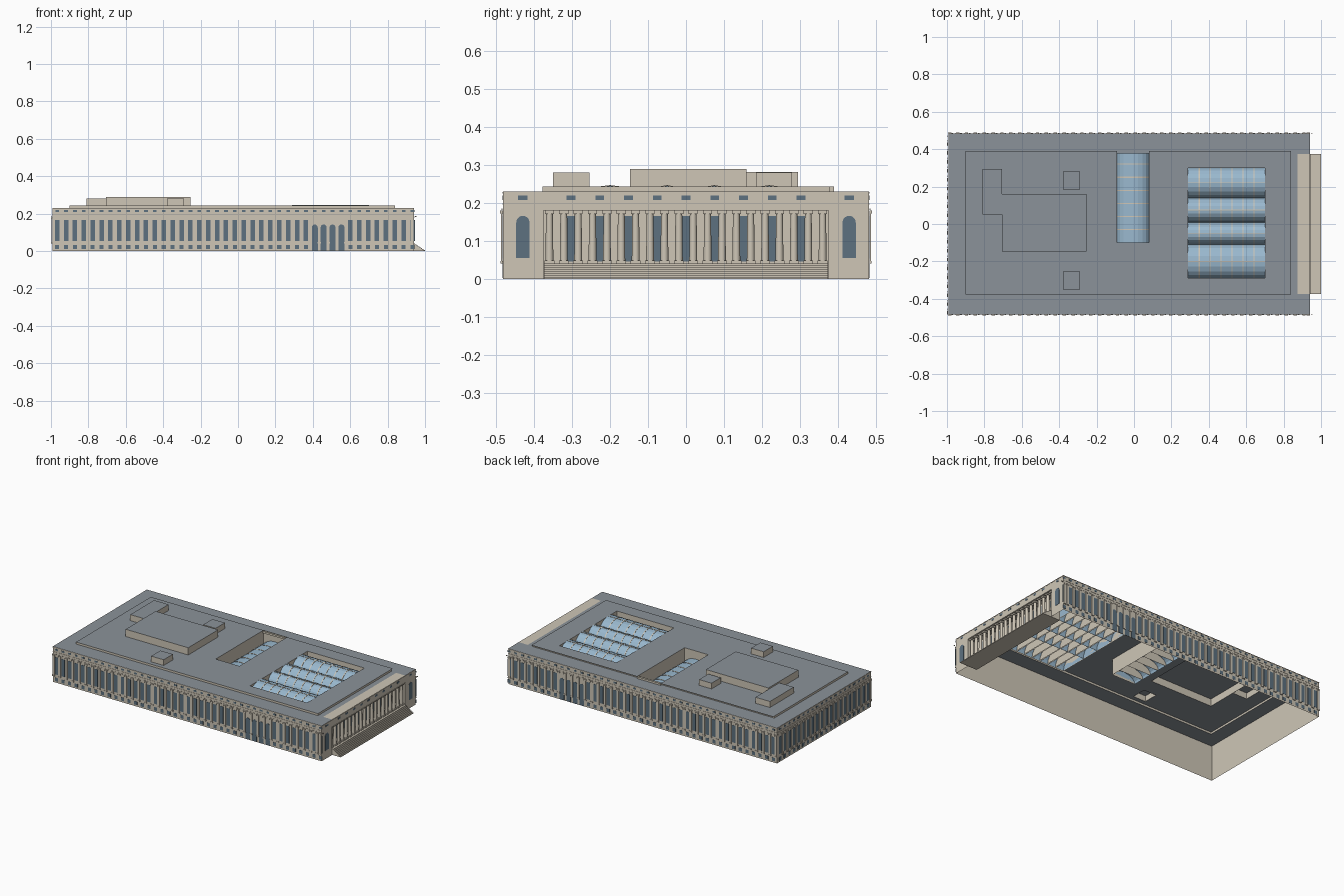
import bpy, bmesh, math
from mathutils import Matrix

if "Cube" in bpy.data.objects:
    bpy.data.objects.remove(bpy.data.objects["Cube"])

XL, XR, Y, H, TOP = -0.993, 0.94, 0.483, 0.23, 0.243   # body walls, eaves, raised roof
PX, PY, PZ0, PZ1 = 0.875, 0.375, 0.04, 0.18            # portico recess
HALL = (0.29, 0.70, -0.29, 0.30)                       # roof openings
COURT = (-0.09, 0.08, -0.10, 0.39)
TIER = (-0.90, 0.84, -0.378, 0.378)
BLOCKS = [("main_penthouse", -0.705, -0.255, -0.147, 0.16, 0.29),
          ("rear_penthouse", -0.81, -0.706, 0.05, 0.295, 0.282),
          ("small_penthouse_back", -0.38, -0.29, 0.185, 0.28, 0.28),
          ("small_penthouse_front", -0.38, -0.29, -0.35, -0.255, 0.28)]


def material(name, rgb):
    m = bpy.data.materials.new(name)
    m.diffuse_color = (*rgb, 1)
    m.use_nodes = True
    m.node_tree.nodes["Principled BSDF"].inputs["Base Color"].default_value = m.diffuse_color
    return m


STONE = material("stone", (0.62, 0.565, 0.47))
ROOF = material("roof_grey", (0.26, 0.29, 0.32))
DARK = material("window_glass", (0.11, 0.165, 0.215))
SKY = material("skylight_glass", (0.32, 0.48, 0.62))


def finish(bm, name, mat, recalc=True):
    if recalc:
        bmesh.ops.recalc_face_normals(bm, faces=bm.faces)
    me = bpy.data.meshes.new(name)
    bm.to_mesh(me)
    bm.free()
    me.materials.append(mat)
    ob = bpy.data.objects.new(name, me)
    bpy.context.collection.objects.link(ob)
    return ob


def face(bm, *pts):
    bm.faces.new([bm.verts.new(p) for p in pts])


def box(bm, x0, x1, y0, y1, z0, z1):
    c = ((x0 + x1) / 2, (y0 + y1) / 2, (z0 + z1) / 2)
    s = (abs(x1 - x0), abs(y1 - y0), abs(z1 - z0), 1)
    bmesh.ops.create_cube(bm, size=1, matrix=Matrix.Translation(c) @ Matrix.Diagonal(s))


def ring_walls(bm, x0, x1, y0, y1, z0, z1, inward=False):
    c = [(x0, y0), (x1, y0), (x1, y1), (x0, y1)]
    for (a, b) in zip(c, c[1:] + c[:1]):
        if inward:
            a, b = b, a
        face(bm, (*a, z0), (*b, z0), (*b, z1), (*a, z1))


def sheet(bm, rect, holes, z):
    """Flat upward sheet with rectangular holes."""
    xs = sorted({rect[0], rect[1], *[v for h in holes for v in h[:2]]})
    ys = sorted({rect[2], rect[3], *[v for h in holes for v in h[2:4]]})
    for x0, x1 in zip(xs, xs[1:]):
        for y0, y1 in zip(ys, ys[1:]):
            cx, cy = (x0 + x1) / 2, (y0 + y1) / 2
            if not any(h[0] < cx < h[1] and h[2] < cy < h[3] for h in holes):
                face(bm, (x0, y0, z), (x1, y0, z), (x1, y1, z), (x0, y1, z))
    bmesh.ops.remove_doubles(bm, verts=bm.verts, dist=1e-5)


# position along a wall (u) and outward distance (d) to x, y
WALL = {"front": lambda u, d: (u, -Y - d), "back": lambda u, d: (u, Y + d),
        "left": lambda u, d: (XL - d, u), "right": lambda u, d: (XR + d, u),
        "portico": lambda u, d: (PX + d, u)}


def panel(bm, wall, u, w, z0, z1, d=0.0015):
    a, b = WALL[wall](u - w / 2, 0.0004), WALL[wall](u + w / 2, d)
    box(bm, a[0], b[0], a[1], b[1], z0, z1)


def arch(bm, wall, u, w, z0, z1, d=0.002):
    r = w / 2
    prof = [(u - r, z0), (u + r, z0)]
    prof += [(u + r * math.cos(t * math.pi / 10), z1 - r + r * math.sin(t * math.pi / 10)) for t in range(11)]
    rings = [[bm.verts.new((*WALL[wall](p, k), z)) for p, z in prof] for k in (0.0004, d)]
    for r_ in rings:
        bm.faces.new(r_)
    n = len(prof)
    for i in range(n):
        j = (i + 1) % n
        bm.faces.new((rings[0][i], rings[0][j], rings[1][j], rings[1][i]))


# outer walls, open underneath, with the portico recess on the right
bm = bmesh.new()
face(bm, (XL, -Y, 0), (XR, -Y, 0), (XR, -Y, H), (XL, -Y, H))
face(bm, (XR, Y, 0), (XL, Y, 0), (XL, Y, H), (XR, Y, H))
face(bm, (XL, Y, 0), (XL, -Y, 0), (XL, -Y, H), (XL, Y, H))
face(bm, (XR, -Y, 0), (XR, -PY, 0), (XR, -PY, H), (XR, -Y, H))
face(bm, (XR, PY, 0), (XR, Y, 0), (XR, Y, H), (XR, PY, H))
face(bm, (XR, -PY, PZ1), (XR, PY, PZ1), (XR, PY, H), (XR, -PY, H))
face(bm, (PX, -PY, 0), (PX, PY, 0), (PX, PY, PZ1), (PX, -PY, PZ1))
face(bm, (PX, -PY, PZ1), (PX, PY, PZ1), (XR, PY, PZ1), (XR, -PY, PZ1))
face(bm, (XR, -PY, 0), (PX, -PY, 0), (PX, -PY, PZ1), (XR, -PY, PZ1))
face(bm, (PX, PY, 0), (XR, PY, 0), (XR, PY, PZ1), (PX, PY, PZ1))
face(bm, (PX, -PY, H), (XR, -PY, H), (XR, PY, H), (PX, PY, H))
finish(bm, "outer_walls", STONE, False)

# roof sheets
bm = bmesh.new()
sheet(bm, (XL, XR, -Y, Y), [TIER, (PX, XR, -PY, PY)], H)
finish(bm, "lower_roof", ROOF, False)
bm = bmesh.new()
sheet(bm, TIER, [HALL, COURT] + [b[1:5] for b in BLOCKS], TOP)
finish(bm, "raised_roof", ROOF, False)
bm = bmesh.new()
ring_walls(bm, *TIER, H, TOP)
finish(bm, "raised_roof_edge", STONE, False)

# penthouses
for name, x0, x1, y0, y1, z in BLOCKS:
    bm = bmesh.new()
    ring_walls(bm, x0, x1, y0, y1, TOP, z)
    finish(bm, name, STONE, False)
    bm = bmesh.new()
    sheet(bm, (x0, x1, y0, y1), [], z)
    finish(bm, name + "_roof", ROOF, False)

# light wells
for name, r, z in (("hall_well", HALL, 0.17), ("court_well", COURT, 0.14)):
    bm = bmesh.new()
    ring_walls(bm, *r, z, TOP, inward=True)
    finish(bm, name, STONE, False)


def vault(bm, a0, a1, c, half, z0, rise, along_x, caps=True):
    """Barrel vault running from a0 to a1."""
    prof = [(c + half * math.cos(i * math.pi / 10), z0 + rise * math.sin(i * math.pi / 10)) for i in range(11)]
    rows = [[bm.verts.new((a, p, z) if along_x else (p, a, z)) for p, z in prof] for a in (a0, a1)]
    for i in range(10):
        bm.faces.new((rows[0][i], rows[0][i + 1], rows[1][i + 1], rows[1][i]))
    if caps:
        for r in rows:
            bm.faces.new(r)


# barrel skylights with glazing ribs
glass, ribs = bmesh.new(), bmesh.new()
for y0, y1 in ((-0.29, -0.11), (-0.11, 0.01), (0.01, 0.14), (0.14, 0.30)):
    c, h = (y0 + y1) / 2, (y1 - y0) / 2
    vault(glass, HALL[0], HALL[1], c, h, 0.175, 0.07, True)
    for i in range(1, 7):
        x = HALL[0] + i * 0.41 / 7
        vault(ribs, x - 0.003, x + 0.003, c, h, 0.175, 0.072, True)
    box(ribs, HALL[0], HALL[1], c - 0.002, c + 0.002, 0.243, 0.2465)
finish(glass, "hall_skylights", SKY)
finish(ribs, "hall_skylight_ribs", STONE)
glass, ribs = bmesh.new(), bmesh.new()
vault(glass, COURT[2], COURT[3], -0.005, 0.085, 0.14, 0.05, False)
for i in range(1, 7):
    y = COURT[2] + i * 0.07
    vault(ribs, y - 0.003, y + 0.003, -0.005, 0.085, 0.14, 0.052, False)
finish(glass, "court_skylight", SKY)
finish(ribs, "court_skylight_ribs", STONE)

# side and rear facades: windows, pilasters, dentils
P = 0.0475
wins, pils, dents = bmesh.new(), bmesh.new(), bmesh.new()
for wall, start, n in (("front", -0.967, 41), ("back", -0.967, 41), ("left", -9.5 * P, 20)):
    for k in range(n):
        u = start + k * P
        panel(wins, wall, u, 0.02, 0.208, 0.219)
        if wall != "left" and 29 <= k <= 32:
            arch(wins, wall, u, 0.032, 0.002, 0.142)
        else:
            panel(wins, wall, u, 0.024, 0.053, 0.165)
            panel(wins, wall, u, 0.022, 0.01, 0.032)
    for k in range(n + 1):
        u = start + (k - 0.5) * P
        if abs(u) > Y - 0.008 and wall == "left":
            continue
        u = min(max(u, XL + 0.008), XR - 0.008) if wall != "left" else u
        panel(pils, wall, u, 0.014, 0.045, 0.172, 0.005)
        panel(pils, wall, u, 0.018, 0.172, 0.18, 0.007)
        panel(pils, wall, u, 0.018, 0.04, 0.047, 0.0065)
    for k in range(2 * n):
        panel(dents, wall, start + (k - 0.25) * P / 2, 0.009, 0.181, 0.186, 0.003)
    lo, hi = (-Y, Y) if wall == "left" else (XL, XR)
    for z0, z1 in ((0.196, 0.199), (0.225, 0.229)):
        panel(dents, wall, (lo + hi) / 2, hi - lo, z0, z1, 0.002)

# right facade: end arches, attic windows, doors behind the columns
B = 0.0379
for k in range(-4, 5):
    panel(wins, "portico", 2 * k * B, 0.031, 0.045, 0.165)
    panel(wins, "right", 2 * k * B, 0.023, 0.208, 0.219)
for s in (-1, 1):
    arch(wins, "right", s * 0.43, 0.035, 0.055, 0.166)
    panel(wins, "right", s * 0.43, 0.025, 0.208, 0.219)
panel(dents, "right", 0, 2 * Y, 0.225, 0.229, 0.002)
panel(dents, "right", 0, 2 * PY, 0.18, 0.184, 0.003)
finish(wins, "windows", DARK)
finish(pils, "pilasters", STONE)
finish(dents, "dentils_and_bands", STONE)

# portico columns
bm = bmesh.new()
for k in range(20):
    y, x = (k - 9.5) * B, 0.922
    m = Matrix.Translation((x, y, 0.11))
    bmesh.ops.create_cone(bm, cap_ends=False, segments=12, radius1=0.0105, radius2=0.009, depth=0.125, matrix=m)
    box(bm, x - 0.013, x + 0.013, y - 0.013, y + 0.013, PZ0, 0.048)
    box(bm, x - 0.012, x + 0.012, y - 0.012, y + 0.012, 0.171, 0.1795)
for f in bm.faces:
    f.smooth = abs(f.normal.z) < 0.5 and f.calc_area() < 0.001 and max(e.calc_length() for e in f.edges) > 0.1
finish(bm, "portico_columns", STONE)

# entrance steps and portico floor, extruded from a stair profile
N = 8
prof = [(PX, 0), (1.0, 0)]
for i in range(N):
    x = 1.0 - i * 0.06 / N
    prof += [(x, (i + 1) * PZ0 / N), (x - 0.06 / N, (i + 1) * PZ0 / N)]
prof.append((PX, PZ0))
bm = bmesh.new()
f = bm.faces.new([bm.verts.new((x, -PY + 0.001, z)) for x, z in prof])
ext = bmesh.ops.extrude_face_region(bm, geom=[f])
bmesh.ops.translate(bm, vec=(0, 2 * PY - 0.002, 0), verts=[v for v in ext["geom"] if isinstance(v, bmesh.types.BMVert)])
bmesh.ops.remove_doubles(bm, verts=bm.verts, dist=1e-5)
finish(bm, "entrance_steps", STONE)
